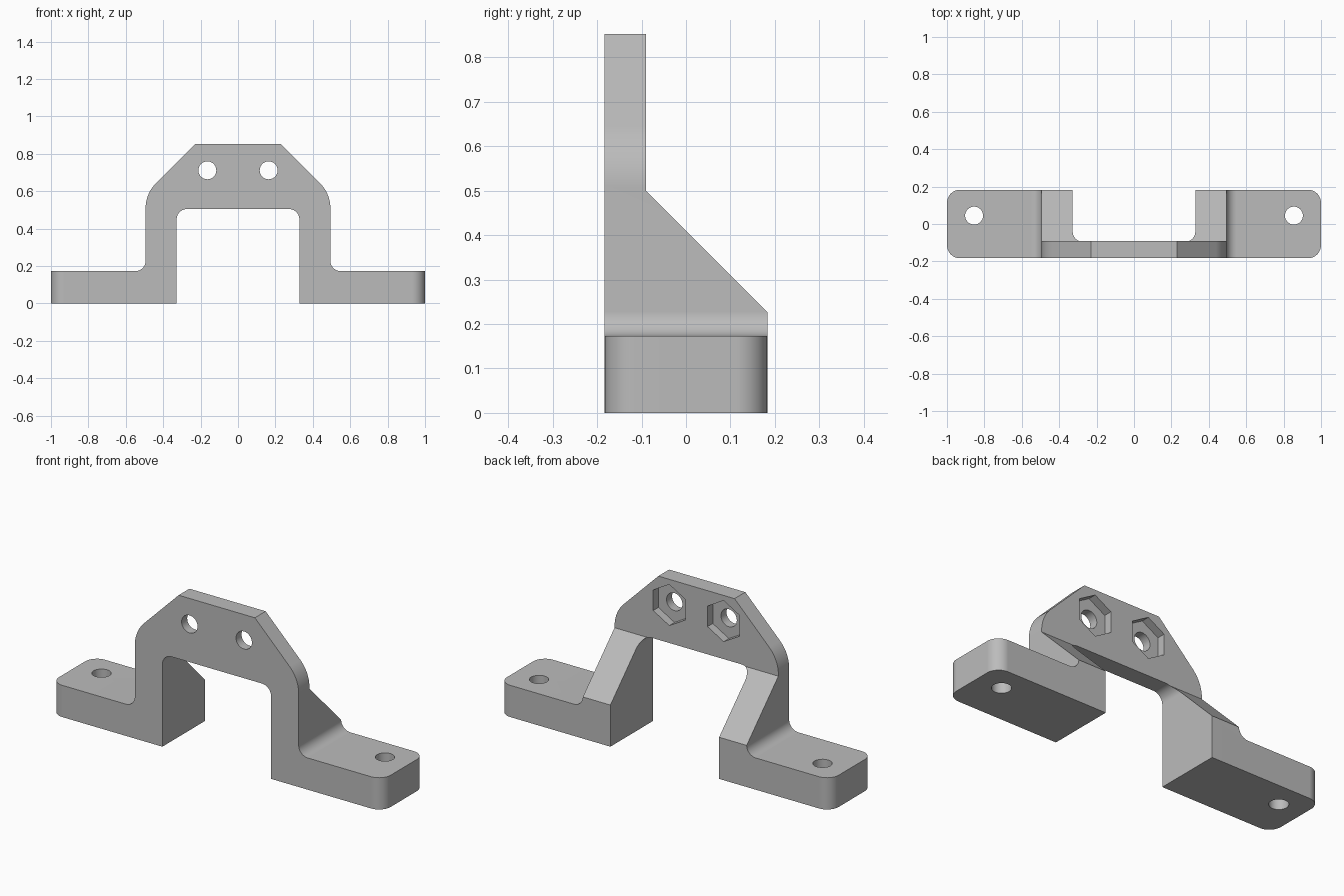
import bpy, bmesh, math
from mathutils import Vector, Matrix

cube = bpy.data.objects.get("Cube")
if cube:
    bpy.data.objects.remove(cube)

HALF_DEPTH = 0.183
PLATE_BACK = -0.09

grey = bpy.data.materials.new("plain grey")
grey.use_nodes = True
colour = (0.5, 0.5, 0.5, 1)
grey.diffuse_color = colour
grey.node_tree.nodes["Principled BSDF"].inputs["Base Color"].default_value = colour


def fillet(points, steps=10):
    """Round each (x, z, radius) corner of an open path with a tangent arc."""
    out = []
    for i, (x, z, r) in enumerate(points):
        p = Vector((x, z))
        if r == 0:
            out.append(p)
            continue
        a = (Vector(points[i - 1][:2]) - p).normalized()
        b = (Vector(points[i + 1][:2]) - p).normalized()
        half = a.angle(b) / 2
        centre = p + (a + b).normalized() * r / math.sin(half)
        start = p + a * r / math.tan(half) - centre
        end = p + b * r / math.tan(half) - centre
        sweep = start.angle_signed(end)
        for k in range(steps + 1):
            # angle_signed is clockwise positive
            out.append(centre + Matrix.Rotation(-sweep * k / steps, 2) @ start)
    return out


def prism(name, loop, offset):
    """Extrude a closed loop of 3D points along an offset."""
    bm = bmesh.new()
    face = bm.faces.new([bm.verts.new(p) for p in loop])
    ext = bmesh.ops.extrude_face_region(bm, geom=[face], use_keep_orig=True)
    moved = [v for v in ext["geom"] if isinstance(v, bmesh.types.BMVert)]
    bmesh.ops.translate(bm, verts=moved, vec=offset)
    bmesh.ops.recalc_face_normals(bm, faces=bm.faces)
    mesh = bpy.data.meshes.new(name)
    bm.to_mesh(mesh)
    bm.free()
    mesh.materials.append(grey)
    obj = bpy.data.objects.new(name, mesh)
    bpy.context.collection.objects.link(obj)
    return obj


def ring(sides, r, start=0):
    angles = [start + math.tau * k / sides for k in range(sides)]
    return [(r * math.cos(a), r * math.sin(a)) for a in angles]


# Bracket body: half outline from arch underside round to the top, mirrored
half = fillet([
    (0, 0.505, 0), (0.328, 0.505, 0.055), (0.328, 0, 0), (1, 0, 0),
    (1, 0.173, 0), (0.494, 0.173, 0.055), (0.494, 0.588, 0.19), (0.23, 0.852, 0),
])[1:]
outline = half + [Vector((-p.x, p.y)) for p in reversed(half)]
bracket = prism("bracket", [(p.x, -HALF_DEPTH, p.y) for p in outline],
                (0, 2 * HALF_DEPTH, 0))

# Rounded vertical corners on the feet
bm = bmesh.new()
bm.from_mesh(bracket.data)
corners = [e for e in bm.edges if all(abs(v.co.x) > 0.99 for v in e.verts)
           and abs(e.verts[0].co.z - e.verts[1].co.z) > 0.1]
bmesh.ops.bevel(bm, geom=corners, offset=0.07, segments=10, profile=0.5,
                affect="EDGES")
bm.to_mesh(bracket.data)
bm.free()

# Cutters: sloped back, foot holes, bolt holes and hexagonal nut pockets
slope = [(PLATE_BACK, 1), (PLATE_BACK, 0.5), (0.29, 0.12), (0.29, 1)]
cutters = [prism("slope_cutter", [(-0.7, y, z) for y, z in slope], (1.4, 0, 0))]
for side in (-1, 1):
    cutters.append(prism(
        "foot_hole_cutter",
        [(side * 0.855 + x, 0.045 + y, -0.1) for x, y in ring(32, 0.048)], (0, 0, 0.4)))
    cutters.append(prism(
        "bolt_hole_cutter",
        [(side * 0.164 + x, -0.3, 0.712 + z) for x, z in ring(32, 0.048)], (0, 0.4, 0)))
    cutters.append(prism(
        "nut_pocket_cutter",
        [(side * 0.164 + x, PLATE_BACK - 0.045, 0.712 + z)
         for x, z in ring(6, 0.112, math.pi / 2)], (0, 0.2, 0)))

bpy.ops.object.select_all(action="DESELECT")
bracket.select_set(True)
bpy.context.view_layer.objects.active = bracket
for cutter in cutters:
    cutter.hide_render = True
    mod = bracket.modifiers.new("cut", "BOOLEAN")
    mod.operation = "DIFFERENCE"
    mod.solver = "EXACT"
    mod.object = cutter
    bpy.ops.object.modifier_apply(modifier=mod.name)
    bpy.data.objects.remove(cutter)

# Smooth fillets, crisp edges, flat large faces
bpy.ops.object.shade_smooth_by_angle(angle=math.radians(30))
weighted = bracket.modifiers.new("flat_faces", "WEIGHTED_NORMAL")
weighted.keep_sharp = True
